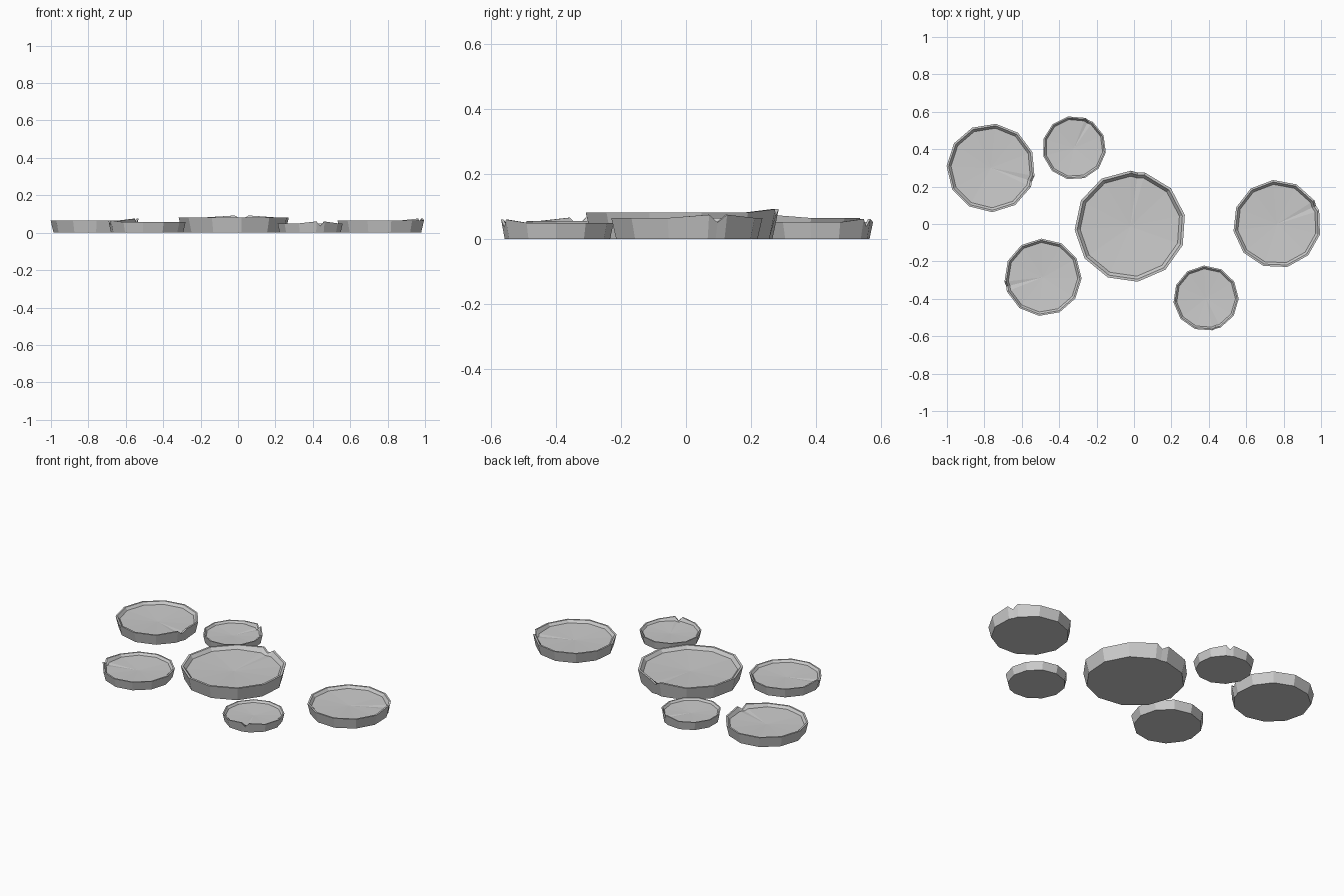
import bpy, bmesh
from math import cos, sin, pi, radians

if "Cube" in bpy.data.objects:
    bpy.data.objects.remove(bpy.data.objects["Cube"])


def make_pad(name, x, y, r, h, notch_deg):
    """Shallow low-poly dish with a small V notch in its raised rim."""
    a0 = radians(notch_deg)
    w = 0.13
    n = 11
    step = (2 * pi - 2 * w) / n
    # notch centre first, then the points from one notch lip round to the other
    angles = [a0] + [a0 + w + i * step for i in range(n + 1)]
    lips = (1, n + 1)
    # radius factor, height, lip rise, notch drop for each ring, bottom to floor
    rings = [(0.935, 0.0, 0.0, 0.0),
             (1.0, h, 0.010, -0.014),
             (0.955, h, 0.010, -0.014),
             (0.90, h * 0.77, 0.0, -0.004)]
    bm = bmesh.new()
    loops = []
    for k, z, rise, drop in rings:
        loop = []
        for i, a in enumerate(angles):
            dz = drop if i == 0 else rise if i in lips else 0.0
            rr = r * k * (0.975 if i == 0 else 1.0)
            loop.append(bm.verts.new((x + rr * cos(a), y + rr * sin(a), z + dz)))
        loops.append(loop)
    m = len(angles)
    for lo, hi in zip(loops, loops[1:]):
        for i in range(m):
            j = (i + 1) % m
            bm.faces.new((lo[i], lo[j], hi[j], hi[i]))
    # flat underside and dished floor
    bm.faces.new(loops[0][::-1])
    centre = bm.verts.new((x, y, h * 0.64))
    for i in range(m):
        bm.faces.new((loops[-1][i], loops[-1][(i + 1) % m], centre))
    bmesh.ops.recalc_face_normals(bm, faces=bm.faces)
    mesh = bpy.data.meshes.new(name)
    bm.to_mesh(mesh)
    bm.free()
    bpy.context.collection.objects.link(bpy.data.objects.new(name, mesh))


# name, centre x, centre y, radius, height, notch direction
pads = [("pad_centre", -0.02, -0.013, 0.298, 0.082, 82),
        ("pad_back_left", -0.765, 0.30, 0.237, 0.065, -18),
        ("pad_back_small", -0.32, 0.407, 0.171, 0.052, 62),
        ("pad_front_left", -0.487, -0.285, 0.207, 0.056, 194),
        ("pad_front_small", 0.385, -0.397, 0.175, 0.050, -71),
        ("pad_right", 0.765, 0.0, 0.236, 0.065, 25)]
for p in pads:
    make_pad(*p)
